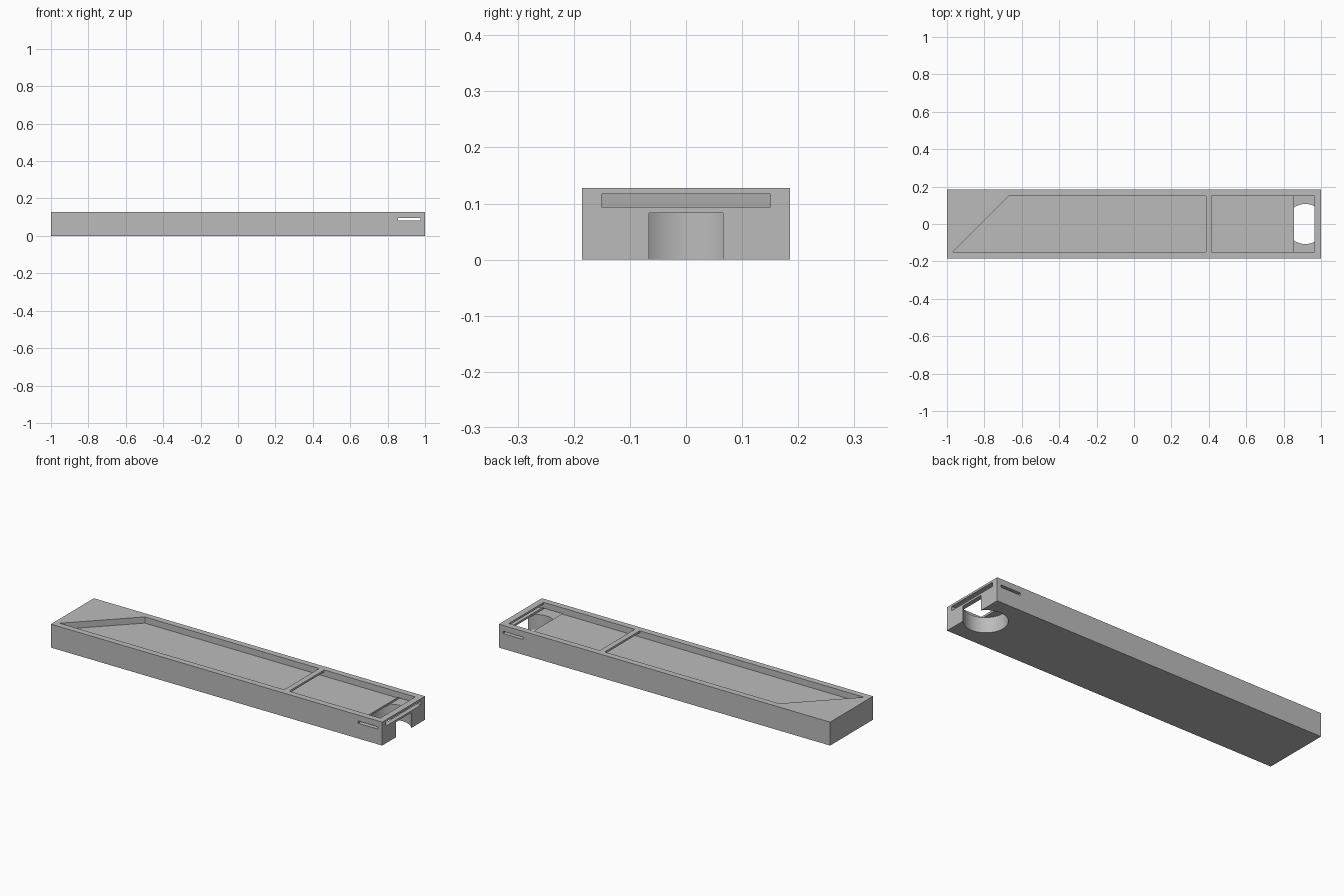
import bpy, bmesh, math

default = bpy.data.objects.get("Cube")
if default:
    bpy.data.objects.remove(default, do_unlink=True)

LENGTH, WIDTH, HEIGHT = 2.0, 0.37, 0.128
FLOOR = 0.094          # bottom of the shallow trays
INNER = 0.151          # half width of the trays
STRAP = 0.083          # bottom of the cross slot

grey = bpy.data.materials.new("light_grey")
grey.use_nodes = True
grey.diffuse_color = (0.5, 0.5, 0.5, 1)
grey.node_tree.nodes["Principled BSDF"].inputs["Base Color"].default_value = (0.5, 0.5, 0.5, 1)


def prism(name, outline, z0, z1):
    """Extrude a counter-clockwise outline from z0 up to z1."""
    bm = bmesh.new()
    base = bm.faces.new([bm.verts.new((x, y, z0)) for x, y in outline])
    top = bmesh.ops.extrude_face_region(bm, geom=[base])["geom"]
    bmesh.ops.translate(bm, vec=(0, 0, z1 - z0),
                        verts=[v for v in top if isinstance(v, bmesh.types.BMVert)])
    bmesh.ops.recalc_face_normals(bm, faces=bm.faces)
    mesh = bpy.data.meshes.new(name)
    bm.to_mesh(mesh)
    bm.free()
    mesh.materials.append(grey)
    obj = bpy.data.objects.new(name, mesh)
    bpy.context.collection.objects.link(obj)
    return obj


def rect(x0, x1, half):
    return [(x0, -half), (x1, -half), (x1, half), (x0, half)]


def circle(cx, radius, sides):
    return [(cx + radius * math.cos(math.tau * i / sides),
             radius * math.sin(math.tau * i / sides)) for i in range(sides)]


body = prism("tray_body", rect(-LENGTH / 2, LENGTH / 2, WIDTH / 2), 0, HEIGHT)

cutters = [
    # long tray with a slanted end
    prism("long_tray_cut", [(-0.97, -INNER), (0.385, -INNER), (0.385, INNER), (-0.668, INNER)],
          FLOOR, HEIGHT + 0.1),
    # short tray
    prism("short_tray_cut", rect(0.415, 0.965, INNER), FLOOR, HEIGHT + 0.1),
    # flat slot through the end wall and the divider
    prism("card_slot_cut", rect(0.3, 1.1, INNER), FLOOR, 0.117),
    # round recess from below, open at the end
    prism("round_recess_cut", circle(0.916, 0.107, 96), -0.1, STRAP),
    # narrow slot across the full width
    prism("cross_slot_cut", rect(0.855, 0.976, WIDTH), STRAP, 0.096),
]

# Carve the body
bpy.context.view_layer.objects.active = body
for cutter in cutters:
    cutter.hide_render = True
    mod = body.modifiers.new(cutter.name, "BOOLEAN")
    mod.operation = "DIFFERENCE"
    mod.solver = "EXACT"
    mod.object = cutter
    bpy.ops.object.modifier_apply(modifier=mod.name)
    bpy.data.objects.remove(cutter, do_unlink=True)

# Smooth the round recess, keep the other edges sharp
bpy.ops.object.select_all(action="DESELECT")
body.select_set(True)
bpy.ops.object.shade_smooth_by_angle(angle=math.radians(30))
